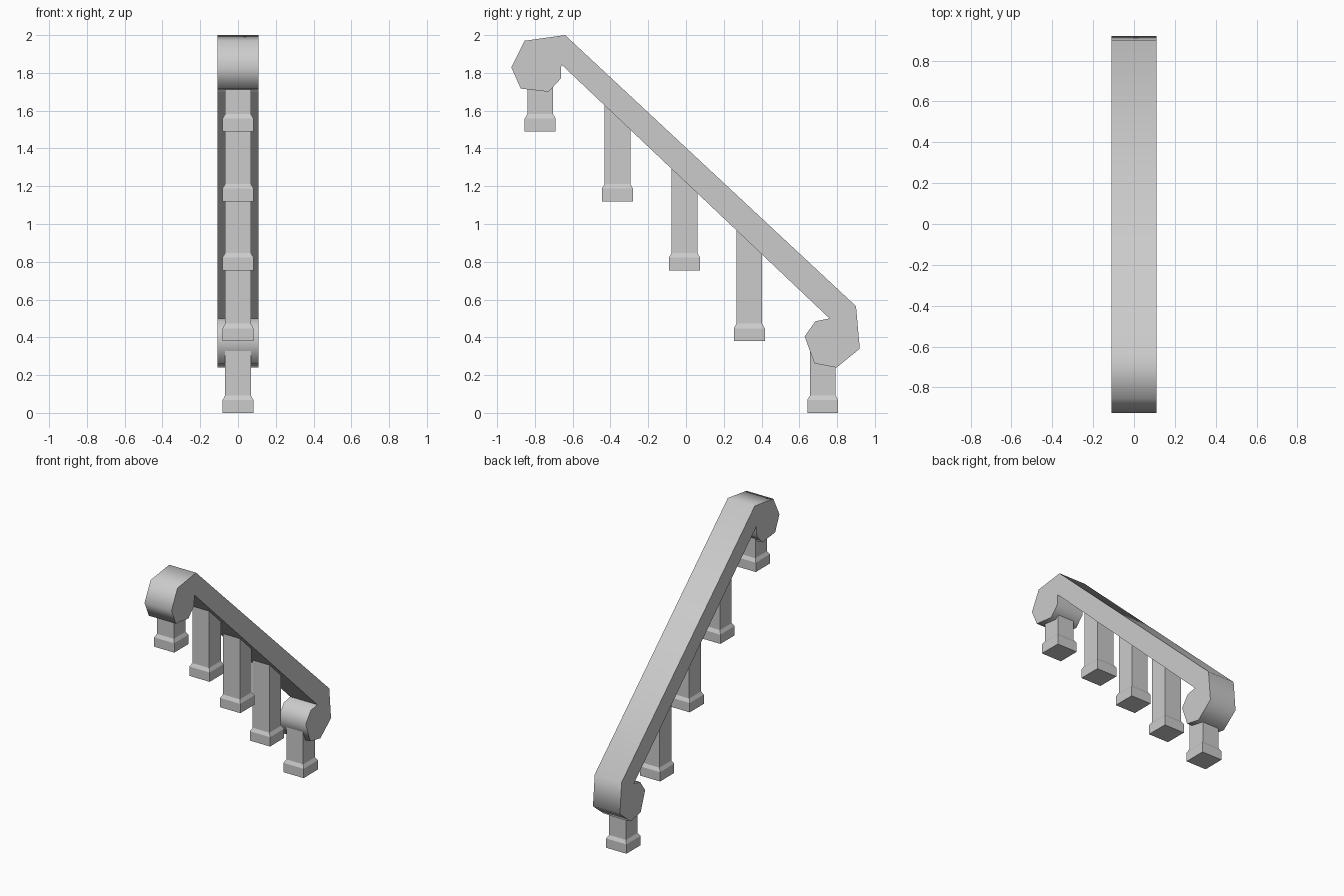
import bpy, bmesh, math

cube = bpy.data.objects.get("Cube")
if cube:
    bpy.data.objects.remove(cube, do_unlink=True)

stone = bpy.data.materials.new("grey stone")
stone.use_nodes = True
GREY = (0.6, 0.6, 0.6, 1)
stone.diffuse_color = GREY
stone.node_tree.nodes["Principled BSDF"].inputs["Base Color"].default_value = GREY


def finish(name, bm, angle):
    bmesh.ops.recalc_face_normals(bm, faces=bm.faces)
    mesh = bpy.data.meshes.new(name)
    bm.to_mesh(mesh)
    bm.free()
    mesh.materials.append(stone)
    obj = bpy.data.objects.new(name, mesh)
    bpy.context.collection.objects.link(obj)
    bpy.ops.object.select_all(action='DESELECT')
    obj.select_set(True)
    bpy.context.view_layer.objects.active = obj
    bpy.ops.object.shade_smooth_by_angle(angle=math.radians(angle))
    return obj


# Handrail: side profile (y, z) with a scroll at each end, extruded across x
PROFILE = [(-0.64, 2.0), (0.90, 0.565), (0.92, 0.34), (0.797, 0.24), (0.68, 0.262),
           (0.628, 0.405), (0.685, 0.485), (0.76, 0.50), (-0.66, 1.845), (-0.663, 1.77),
           (-0.727, 1.70), (-0.875, 1.717), (-0.925, 1.83), (-0.855, 1.97)]
RAIL_HALF = 0.109
bm = bmesh.new()
side = bm.faces.new([bm.verts.new((-RAIL_HALF, y, z)) for y, z in PROFILE])
ext = bmesh.ops.extrude_face_region(bm, geom=[side], use_keep_orig=True)
bmesh.ops.translate(bm, vec=(2 * RAIL_HALF, 0, 0),
                    verts=[v for v in ext["geom"] if isinstance(v, bmesh.types.BMVert)])
finish("handrail", bm, 65)


# Baluster: square rings for foot, chamfer and shaft; the top follows the slope
def baluster(name, y, foot, top, slope):
    rings = [(0.082, foot), (0.082, foot + 0.068), (0.068, foot + 0.092), (0.068, top)]
    bm = bmesh.new()
    loops = []
    for i, (h, z) in enumerate(rings):
        tilt = slope if i == 3 else 0
        loops.append([bm.verts.new((sx * h, y + sy * h, z + tilt * sy * h))
                      for sx, sy in ((-1, -1), (1, -1), (1, 1), (-1, 1))])
    for a, b in zip(loops, loops[1:]):
        for k in range(4):
            n = (k + 1) % 4
            bm.faces.new((a[k], a[n], b[n], b[k]))
    bm.faces.new(loops[0])
    bm.faces.new(loops[-1])
    finish(name, bm, 20)


SLOPE = -0.94
baluster("upper_end_baluster", -0.772, 1.49, 1.79, 0)
for i, (y, foot) in enumerate([(-0.363, 1.12), (-0.008, 0.755), (0.335, 0.38)]):
    baluster(f"middle_baluster_{i + 1}", y, foot, 1.26 + SLOPE * y, SLOPE)
baluster("lower_end_baluster", 0.724, 0.0, 0.38, 0)
